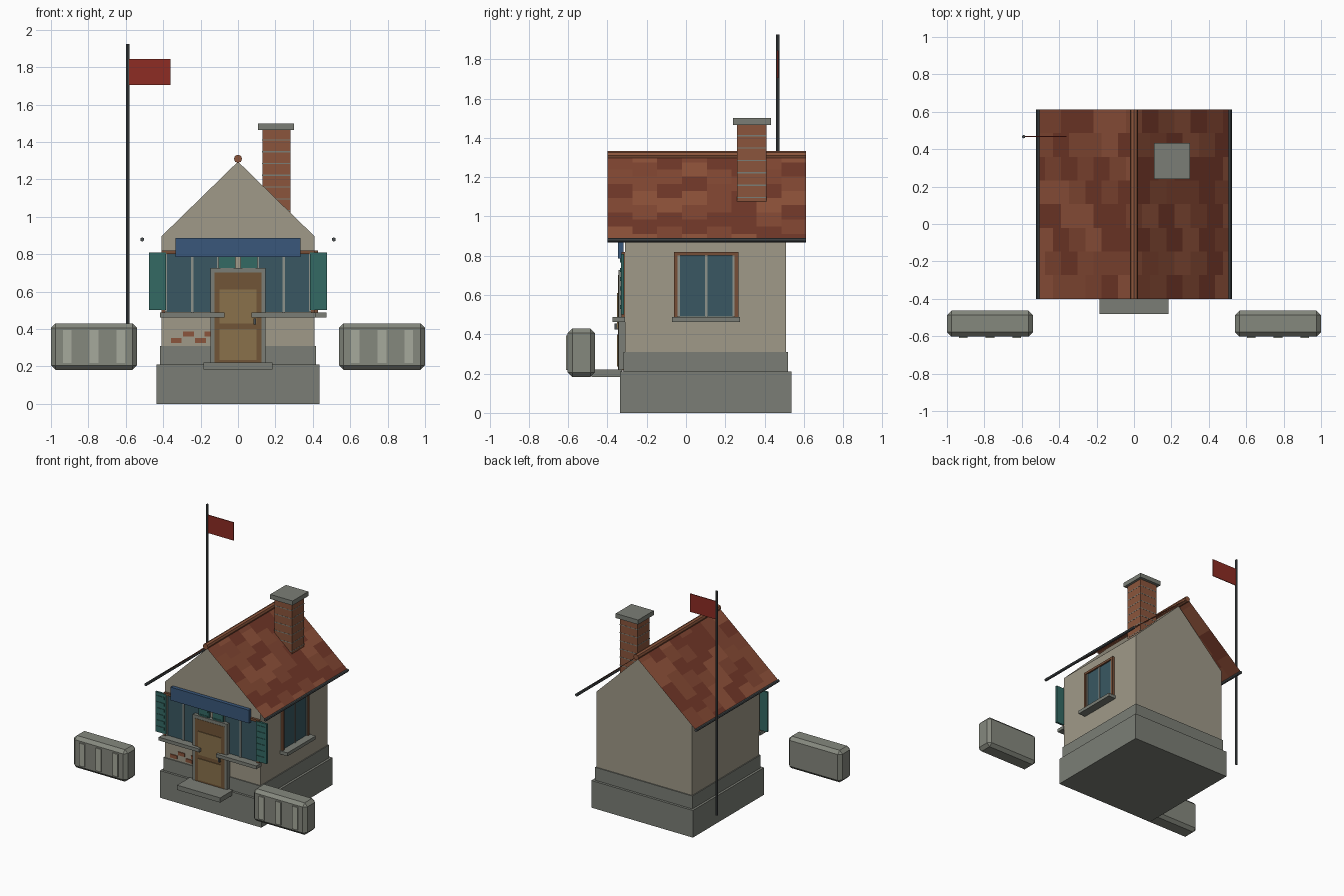
import bpy, bmesh, math, random
from mathutils import Vector

if "Cube" in bpy.data.objects:
    bpy.data.objects.remove(bpy.data.objects["Cube"])
random.seed(4)


def mat(name, r, g, b):
    m = bpy.data.materials.new(name)
    m.diffuse_color = [(c / 255) ** 2.2 for c in (r, g, b)] + [1]
    m.use_nodes = True
    m.node_tree.nodes["Principled BSDF"].inputs["Base Color"].default_value = m.diffuse_color
    return m


STONE = mat("stone", 122, 125, 117)
PLASTER = mat("plaster", 158, 152, 135)
BRICK = mat("brick", 138, 86, 62)
WOOD = mat("door_wood", 112, 86, 58)
PANEL = mat("door_panel", 136, 112, 76)
TRIM = mat("trim_wood", 118, 80, 58)
PALE = mat("pale_trim", 140, 145, 138)
GLASS = mat("glass", 60, 88, 98)
TEAL = mat("teal_paint", 55, 105, 100)
BLUE = mat("sign_blue", 60, 88, 122)
METAL = mat("metal", 75, 80, 82)
RED = mat("flag_red", 140, 48, 40)
STRIPE = mat("pale_stripe", 165, 168, 155)
CONCRETE = mat("concrete", 132, 135, 125)
TILES = [mat("tile_%d" % i, *c) for i, c in enumerate(
    [(126, 70, 52), (140, 82, 60), (112, 58, 44), (130, 74, 54)])]


def finish(name, bm, *mats):
    me = bpy.data.meshes.new(name)
    bm.to_mesh(me)
    bm.free()
    for m in mats:
        me.materials.append(m)
    ob = bpy.data.objects.new(name, me)
    bpy.context.collection.objects.link(ob)
    return ob


def box(name, x0, x1, y0, y1, z0, z1, m, bevel=0):
    bm = bmesh.new()
    bmesh.ops.create_cube(bm, size=1)
    for v in bm.verts:
        v.co = Vector((x0 + (v.co.x + .5) * (x1 - x0),
                       y0 + (v.co.y + .5) * (y1 - y0),
                       z0 + (v.co.z + .5) * (z1 - z0)))
    if bevel:
        bmesh.ops.bevel(bm, geom=bm.edges[:], offset=bevel, segments=1, affect='EDGES')
    return finish(name, bm, m)


def wall_box(name, side, u0, u1, d0, d1, z0, z1, m):
    # box on the front or right wall: u runs along the wall, d is depth out of it
    if side == 'front':
        return box(name, u0, u1, -.31 - d1, -.31 - d0, z0, z1, m)
    return box(name, .41 + d0, .41 + d1, u0, u1, z0, z1, m)


def rod(name, a, b, r, m, sides=8):
    a, b = Vector(a), Vector(b)
    bm = bmesh.new()
    bmesh.ops.create_cone(bm, cap_ends=True, segments=sides, radius1=r, radius2=r,
                          depth=(b - a).length)
    ob = finish(name, bm, m)
    ob.location = (a + b) / 2
    ob.rotation_euler = (b - a).to_track_quat('Z', 'Y').to_euler()
    return ob


# foundation, plinth and gabled walls
box("foundation", -.435, .435, -.335, .537, 0, .21, STONE)
box("plinth", -.417, .417, -.317, .518, .21, .31, STONE)
bm = bmesh.new()
gable = [(-.41, .3), (.41, .3), (.41, .895), (0, 1.295), (-.41, .895)]
face = bm.faces.new([bm.verts.new((x, -.31, z)) for x, z in gable])
ext = bmesh.ops.extrude_face_region(bm, geom=[face])
bmesh.ops.translate(bm, vec=(0, .82, 0),
                    verts=[g for g in ext["geom"] if isinstance(g, bmesh.types.BMVert)])
bmesh.ops.recalc_face_normals(bm, faces=bm.faces[:])
finish("walls", bm, PLASTER)

# thin tiled roof slopes, with gutters along the eaves
COLS, ROWS = 8, 6
for s, tag in ((-1, "left"), (1, "right")):
    bm = bmesh.new()
    for c in range(COLS):
        y0, y1 = [-.4 + 1.012 * k / COLS for k in (c, c + 1)]
        cuts = [k / ROWS for k in range(ROWS + 1)]
        if c % 2:
            cuts = [0] + [(k + .5) / ROWS for k in range(ROWS)] + [1]
        for t0, t1 in zip(cuts, cuts[1:]):
            pts = [(s * .52 * t, y, 1.312 - .437 * t)
                   for t, y in ((t0, y0), (t1, y0), (t1, y1), (t0, y1))]
            f = bm.faces.new([bm.verts.new(p) for p in pts])
            f.material_index = random.randrange(4)
            f.normal_update()
            if f.normal.z < 0:
                f.normal_flip()
    finish("roof_" + tag, bm, *TILES)
    rod("gutter_" + tag, (s * .512, -.4, .879), (s * .512, .612, .879), .011, METAL)
rod("roof_ridge", (0, -.4, 1.31), (0, .612, 1.31), .022, BRICK)

# chimney with mortar bands and cap
box("chimney", .13, .28, .26, .41, .98, 1.47, BRICK)
for i in range(7):
    z = 1.03 + .063 * i
    box("mortar_band", .129, .281, .259, .411, z, z + .006, STONE)
box("chimney_cap", .108, .3, .24, .432, 1.465, 1.5, STONE)


def window(side, c):
    wall_box("window_glass", side, c - .15, c + .15, 0, .006, .49, .81, GLASS)
    for s in (-1, 1):
        a, b = sorted((c + s * .163, c + s * .145))
        wall_box("window_jamb", side, a, b, 0, .018, .48, .82, TRIM)
        a, b = sorted((c + s * .145, c + s * .134))
        wall_box("window_sash", side, a, b, 0, .012, .49, .802, PALE)
    wall_box("window_head", side, c - .163, c + .163, 0, .018, .802, .82, TRIM)
    wall_box("window_mullion", side, c - .007, c + .007, 0, .012, .485, .802, PALE)
    wall_box("window_sill", side, c - .173, c + .173, 0, .063, .462, .488, STONE)


window('right', .103)
for c in (-.245, .245):
    window('front', c)
    # louvred shutters either side of each front window
    for s in (-1, 1):
        u = c + s * .186
        wall_box("shutter", 'front', u - .045, u + .045, .005, .022, .502, .81, TEAL)
        for i in range(6):
            z = .53 + .047 * i
            wall_box("shutter_slat", 'front', u - .034, u + .034, .02, .026, z, z + .02, TEAL)

# door with frame, panels and handle
for s in (-1, 1):
    a, b = sorted((s * .125, s * .147))
    wall_box("door_jamb", 'front', a, b, 0, .034, .22, .727, STONE)
wall_box("door_lintel", 'front', -.147, .147, 0, .034, .7, .727, STONE)
wall_box("door", 'front', -.126, .126, 0, .036, .215, .702, WOOD)
for z0, z1 in ((.235, .4), (.43, .61)):
    wall_box("door_panel", 'front', -.098, .098, .03, .041, z0, z1, PANEL)
wall_box("door_handle", 'front', .083, .097, .036, .055, .425, .455, METAL)
box("door_step", -.185, .185, -.482, -.325, .183, .22, STONE)

# plain sign board and exposed bricks
wall_box("sign_board", 'front', -.335, .335, .008, .036, .785, .887, BLUE)
for x, z in ((-.33, .338), (-.265, .373), (-.2, .338), (-.15, .373)):
    wall_box("exposed_brick", 'front', x - .029, x + .029, 0, .007, z - .013, z + .013, BRICK)

# chamfered barriers with pale stripes
for s in (-1, 1):
    a, b = sorted((s * .54, s * 1.0))
    box("barrier", a, b, -.602, -.463, .182, .43, CONCRETE, .024)
    for x in (.627, .77, .913):
        box("barrier_stripe", s * x - .023, s * x + .023, -.61, -.6, .218, .394, STRIPE)

# flagpole and flag
rod("flagpole", (-.59, .467, .19), (-.59, .467, 1.925), .009, METAL)
box("flag", -.582, -.362, .464, .47, 1.705, 1.845, RED)
